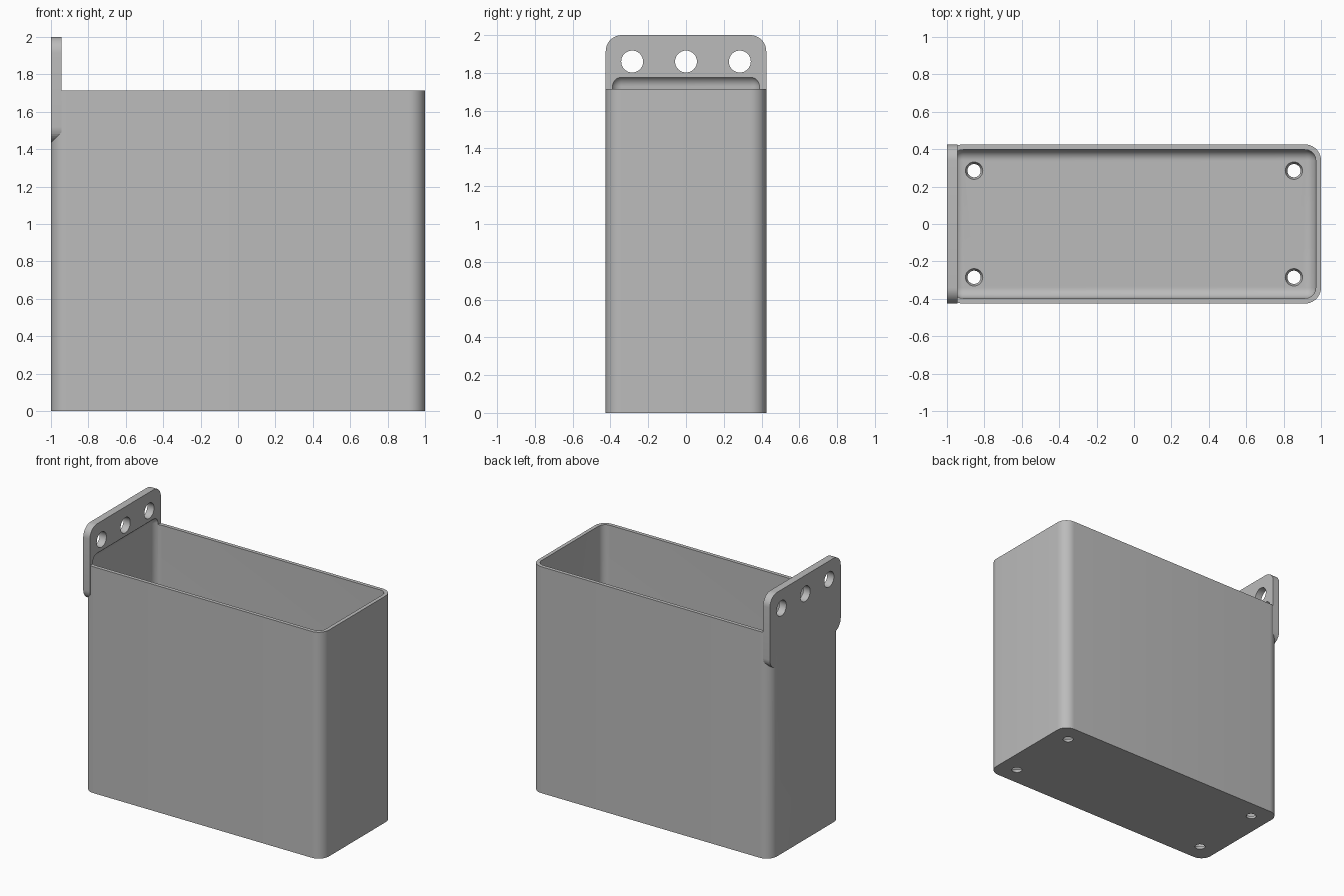
import bpy, bmesh, math
from mathutils import Matrix, Vector

cube = bpy.data.objects.get("Cube")
if cube:
    bpy.data.objects.remove(cube, do_unlink=True)

HALF_Y = 0.425      # half depth of the bin
RIM = 1.715         # height of the open rim
WALL = 0.028        # wall thickness
R_OUT = 0.085       # outer corner radius
R_IN = R_OUT - WALL # inner corner radius

grey = bpy.data.materials.new("plain grey")
grey.use_nodes = True
colour = (0.5, 0.5, 0.5, 1)
grey.diffuse_color = colour
grey.node_tree.nodes["Principled BSDF"].inputs["Base Color"].default_value = colour


def make_object(name, bm):
    mesh = bpy.data.meshes.new(name)
    bm.to_mesh(mesh)
    bm.free()
    obj = bpy.data.objects.new(name, mesh)
    bpy.context.collection.objects.link(obj)
    mesh.materials.append(grey)
    return obj


def rounded_box(name, low, high, radius, axis=None):
    """Box with edges along one axis (or all edges) rounded."""
    low, high = Vector(low), Vector(high)
    bm = bmesh.new()
    bmesh.ops.create_cube(bm, size=1)
    bmesh.ops.scale(bm, vec=high - low, verts=bm.verts)
    bmesh.ops.translate(bm, vec=(low + high) / 2, verts=bm.verts)
    edges = [e for e in bm.edges if axis is None or
             abs(e.verts[0].co[axis] - e.verts[1].co[axis]) > 0.01]
    bmesh.ops.bevel(bm, geom=edges, offset=radius, segments=10,
                    profile=0.5, affect='EDGES')
    return make_object(name, bm)


def round_cutter(name, centre, r1, r2, depth, rotation=Matrix()):
    bm = bmesh.new()
    bmesh.ops.create_cone(bm, cap_ends=True, segments=40, radius1=r1, radius2=r2,
                          depth=depth, matrix=Matrix.Translation(centre) @ rotation)
    return make_object(name, bm)


def combine(target, other, operation):
    """Apply a boolean and remove the helper."""
    mod = target.modifiers.new(other.name, 'BOOLEAN')
    mod.operation = operation
    mod.solver = 'EXACT'
    mod.object = other
    bpy.ops.object.select_all(action='DESELECT')
    bpy.context.view_layer.objects.active = target
    target.select_set(True)
    bpy.ops.object.modifier_apply(modifier=mod.name)
    bpy.data.objects.remove(other, do_unlink=True)


# Outer shell with the hanging plate merged into its left end
body = rounded_box("hanging_bin", (-1, -HALF_Y, 0), (1, HALF_Y, RIM), R_OUT, axis=2)
plate = rounded_box("mounting_plate", (-1, -HALF_Y, 1.435),
                    (-1 + 2 * WALL, HALF_Y, 2), R_OUT, axis=0)
combine(body, plate, 'UNION')

# Filleted cavity, reaching a little above the rim into the plate
cavity = rounded_box("cavity", (-1 + WALL, -HALF_Y + WALL, WALL),
                     (1 - WALL, HALF_Y - WALL, RIM + 0.07), R_IN)
combine(body, cavity, 'DIFFERENCE')

# Screw holes through the plate
for y in (-0.285, 0, 0.285):
    hole = round_cutter("plate_hole", (-0.97, y, 1.86), 0.058, 0.058, 0.2,
                        Matrix.Rotation(math.pi / 2, 4, 'Y'))
    combine(body, hole, 'DIFFERENCE')

# Slightly tapered drain holes in the floor
for x in (-0.855, 0.855):
    for y in (-0.285, 0.285):
        hole = round_cutter("drain_hole", (x, y, WALL / 2), 0.03, 0.052, WALL * 2)
        combine(body, hole, 'DIFFERENCE')

body.select_set(True)
bpy.context.view_layer.objects.active = body
bpy.ops.object.shade_smooth_by_angle(angle=math.radians(30))
